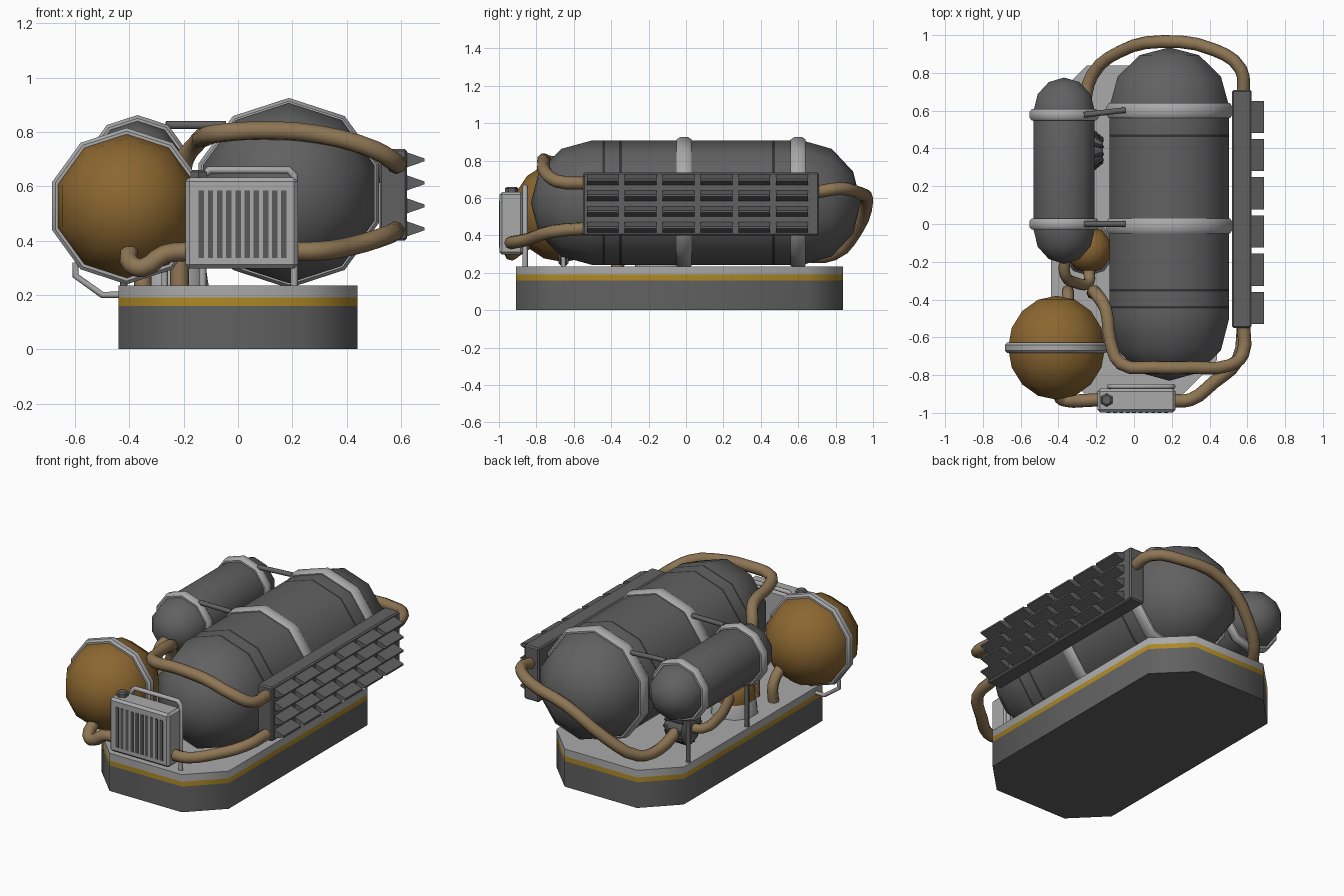
import bpy, bmesh, math
from mathutils import Vector

if "Cube" in bpy.data.objects:
    bpy.data.objects.remove(bpy.data.objects["Cube"])

def material(name, r, g, b):
    m = bpy.data.materials.new(name)
    m.diffuse_color = (r, g, b, 1)
    m.use_nodes = True
    m.node_tree.nodes["Principled BSDF"].inputs["Base Color"].default_value = m.diffuse_color
    return m

DARK = material("dark grey metal", .12, .12, .12)
LIGHT = material("light grey metal", .40, .40, .40)
BROWN = material("ochre brown", .26, .135, .03)
HOSE = material("tan hose", .27, .18, .09)
YELLOW = material("yellow stripe", .42, .25, .02)
BLACK = material("near black", .035, .035, .035)
SLOT = material("grille grey", .10, .10, .10)

def finish(name, bm, mats, smooth=0):
    bmesh.ops.recalc_face_normals(bm, faces=bm.faces)
    me = bpy.data.meshes.new(name)
    bm.to_mesh(me)
    bm.free()
    ob = bpy.data.objects.new(name, me)
    bpy.context.collection.objects.link(ob)
    for m in mats:
        me.materials.append(m)
    if smooth:
        bpy.ops.object.select_all(action='DESELECT')
        ob.select_set(True)
        bpy.context.view_layer.objects.active = ob
        bpy.ops.object.shade_smooth_by_angle(angle=math.radians(smooth))
    return ob

def lathe(name, profile, centre, axis, mats, n=10, closed=False, rule=None, smooth=42):
    """Spin (along, radius) points round an axis through the centre."""
    bm = bmesh.new()
    rings = []
    for t, r in profile:
        ring = []
        for i in range(1 if r == 0 else n):
            a = 2 * math.pi * i / n
            s, c = r * math.sin(a), r * math.cos(a)
            p = {'x': (t, s, c), 'y': (s, t, c), 'z': (s, c, t)}[axis]
            ring.append(bm.verts.new(Vector(p) + Vector(centre)))
        rings.append(ring)
    pairs = list(zip(rings, rings[1:])) + ([(rings[-1], rings[0])] if closed else [])
    for k, (A, B) in enumerate(pairs):
        for i in range(n):
            j = (i + 1) % n
            vs = [A[i % len(A)], A[j % len(A)], B[j % len(B)], B[i % len(B)]]
            f = bm.faces.new(list(dict.fromkeys(vs)))
            if rule:
                f.material_index = rule(k)
    if not closed:
        for ring in (rings[0], rings[-1]):
            if len(ring) > 1:
                bm.faces.new(ring)
    return finish(name, bm, mats, smooth)

def box(name, lo, hi, mat, bevel=0):
    bm = bmesh.new()
    bmesh.ops.create_cube(bm, size=1)
    for v in bm.verts:
        v.co = [(lo[i] + hi[i]) / 2 + v.co[i] * (hi[i] - lo[i]) for i in range(3)]
    if bevel:
        bmesh.ops.bevel(bm, geom=bm.edges[:], offset=bevel, segments=1, affect='EDGES')
    return finish(name, bm, [mat])

def tube(name, pts, r, mat, curved=True):
    cu = bpy.data.curves.new(name, 'CURVE')
    cu.dimensions = '3D'
    cu.bevel_depth, cu.bevel_resolution, cu.use_fill_caps = r, 2, True
    cu.resolution_u = 3
    if curved:
        sp = cu.splines.new('BEZIER')
        sp.bezier_points.add(len(pts) - 1)
        for b, p in zip(sp.bezier_points, pts):
            b.co = p
            b.handle_left_type = b.handle_right_type = 'AUTO'
    else:
        sp = cu.splines.new('POLY')
        sp.points.add(len(pts) - 1)
        for b, p in zip(sp.points, pts):
            b.co = (*p, 1)
    cu.materials.append(mat)
    ob = bpy.data.objects.new(name, cu)
    bpy.context.collection.objects.link(ob)
    bpy.ops.object.select_all(action='DESELECT')
    ob.select_set(True)
    bpy.context.view_layer.objects.active = ob
    bpy.ops.object.convert(target='MESH')

def dome(y, r, depth, sign):
    return [(y + sign * depth * math.sin(math.radians(a)), r * math.cos(math.radians(a)) if a < 90 else 0)
            for a in (0, 30, 60, 90)]

def band(name, centre, r, half, mat=LIGHT):
    prof = [(-half, r - .03), (-half, r - .012), (-half * .55, r), (half * .55, r), (half, r - .012), (half, r - .03)]
    lathe(name, prof, centre, 'y', [mat], closed=True)

# base: chamfered slab in three colour layers
plan = [(.25, -.91), (.44, -.72), (.44, .65), (.25, .84), (-.25, .84), (-.44, .65), (-.44, -.72), (-.25, -.91)]
bm = bmesh.new()
rings = [[bm.verts.new((x, y, z)) for x, y in plan] for z in (0, .16, .19, .235)]
for k in range(3):
    for i in range(8):
        j = (i + 1) % 8
        f = bm.faces.new([rings[k][i], rings[k][j], rings[k + 1][j], rings[k + 1][i]])
        f.material_index = k
bm.faces.new(rings[0])
bm.faces.new(rings[3]).material_index = 2
finish("base", bm, [DARK, YELLOW, LIGHT], 50)

# main tank with thin dark stripes
stripes = [-.44, -.35, .468]
body = dome(-.505, .332, .325, -1)[::-1]
for s in stripes:
    body += [(s - .007, .332), (s + .007, .332)]
body += dome(.625, .332, .31, 1)
lathe("main_tank", body, (.187, 0, .575), 'y', [DARK, BLACK], rule=lambda k: int(k in (4, 6, 8)))
# small tank
lathe("small_tank", dome(-.03, .17, .18, -1)[::-1] + dome(.6, .17, .175, 1), (-.37, 0, .67), 'y', [DARK])
for i, y in enumerate((-.01, .6)):
    band(f"main_tank_band_{i}", (.187, y, .575), .35, .04)
for i, y in enumerate((0, .578)):
    band(f"small_tank_band_{i}", (-.37, y, .67), .192, .03)
    tube(f"tank_link_{i}", [(-.265, y, .825), (-.045, y + .025 * i, .825)], .015, DARK, False)
    tube(f"small_tank_leg_{i}", [(-.42, y, .225), (-.42, y, .52)], .014, DARK, False)

# round brown tank, ring and bracket
lathe("round_tank", [(-.275 * math.cos(math.pi * k / 8), .27 * math.sin(math.pi * k / 8) if 0 < k < 8 else 0)
                     for k in range(9)], (-.41, -.655, .527), 'y', [BROWN])
band("round_tank_ring", (-.41, -.655, .527), .288, .027)
tube("round_tank_bracket", [(-.598, -.655, .32), (-.598, -.655, .27), (-.5, -.655, .2), (-.42, -.655, .2)], .012, LIGHT, False)
tube("round_tank_leg", [(-.27, -.655, .225), (-.27, -.655, .32)], .012, LIGHT, False)

# heat sink panel with wedge fins
box("fin_panel", (.52, -.55, .40), (.622, .71, .737), DARK, .008)
for row in range(4):
    for col in range(6):
        z, y0 = .443 + .0847 * row, -.53 + .2025 * col
        bm = bmesh.new()
        quads = [[bm.verts.new((x, y, z + s * h)) for y, s in
                  ((y0, -1), (y0 + .17, -1), (y0 + .17, 1), (y0, 1))] for x, h in ((.618, .029), (.687, .005))]
        bm.faces.new(quads[0])
        bm.faces.new(quads[1])
        for i in range(4):
            j = (i + 1) % 4
            bm.faces.new([quads[0][i], quads[0][j], quads[1][j], quads[1][i]])
        finish(f"fin_{row}_{col}", bm, [DARK])

# radiator with slots, cap and frame
box("radiator", (-.193, -.997, .297), (.22, -.872, .632), LIGHT, .014)
for i in range(10):
    x = -.145 + i * .0338
    box(f"radiator_slot_{i}", (x, -1.0, .335), (x + .02, -.994, .585), SLOT)
lathe("radiator_cap", [(.625, .035), (.652, .035), (.66, .025)], (-.145, -.932, 0), 'z', [DARK], n=6, smooth=0)
tube("radiator_frame", [(.207, -.86, .225), (.207, -.86, .64), (.185, -.86, .66), (-.105, -.86, .66),
                        (-.13, -.86, .64), (-.13, -.86, .225)], .014, LIGHT, False)

# pump, with ribs on its cone end
lathe("pump", [(-.33, .06), (-.31, .1), (-.21, .1), (-.165, .06)], (0, .39, .345), 'x', [DARK])
for i in range(10):
    a = 2 * math.pi * (i + .5) / 10
    s, c = math.sin(a), math.cos(a)
    tube(f"pump_rib_{i}", [(-.31, .39 + .096 * s, .345 + .096 * c), (-.21, .39 + .096 * s, .345 + .096 * c),
                           (-.165, .39 + .058 * s, .345 + .058 * c)], .009, BLACK, False)

# pedestal with brown dome
lathe("valve_pedestal", [(.225, .14), (.29, .13), (.33, .11)], (-.24, -.135, 0), 'z', [LIGHT])
lathe("valve_dome", [(.3, .115), (.36, .125), (.42, .105), (.46, .06), (.475, 0)], (-.24, -.135, 0), 'z', [BROWN])

# hoses
tube("lower_front_hose", [(.2, -.935, .36), (.3, -.93, .362), (.42, -.84, .38), (.55, -.72, .42), (.58, -.53, .437)], .035, HOSE)
tube("upper_front_hose", [(.58, -.53, .68), (.575, -.69, .69), (.5, -.75, .735), (.3, -.76, .79), (.1, -.76, .805),
                          (-.07, -.74, .795), (-.125, -.62, .78), (-.15, -.45, .76), (-.2, -.37, .69),
                          (-.215, -.365, .5), (-.215, -.365, .23)], .035, HOSE)
tube("back_hose", [(.58, .69, .63), (.565, .82, .65), (.43, .92, .63), (.15, .966, .58), (-.08, .91, .42),
                   (-.22, .79, .30), (-.26, .64, .29), (-.26, .46, .34)], .034, HOSE)
tube("round_tank_front_hose", [(-.18, -.93, .36), (-.27, -.935, .35), (-.35, -.935, .30), (-.39, -.92, .31),
                               (-.4, -.83, .37)], .035, HOSE)
tube("round_tank_back_hose", [(-.35, -.365, .225), (-.35, -.36, .34), (-.35, -.45, .43)], .032, HOSE)
tube("small_tank_hose", [(-.365, -.17, .64), (-.365, -.27, .6), (-.31, -.31, .5), (-.24, -.31, .4), (-.24, -.23, .36)], .03, HOSE)
tube("pump_hose", [(-.31, .39, .345), (-.375, .37, .35), (-.385, .25, .36), (-.33, .08, .36), (-.27, -.05, .36)], .03, HOSE)
